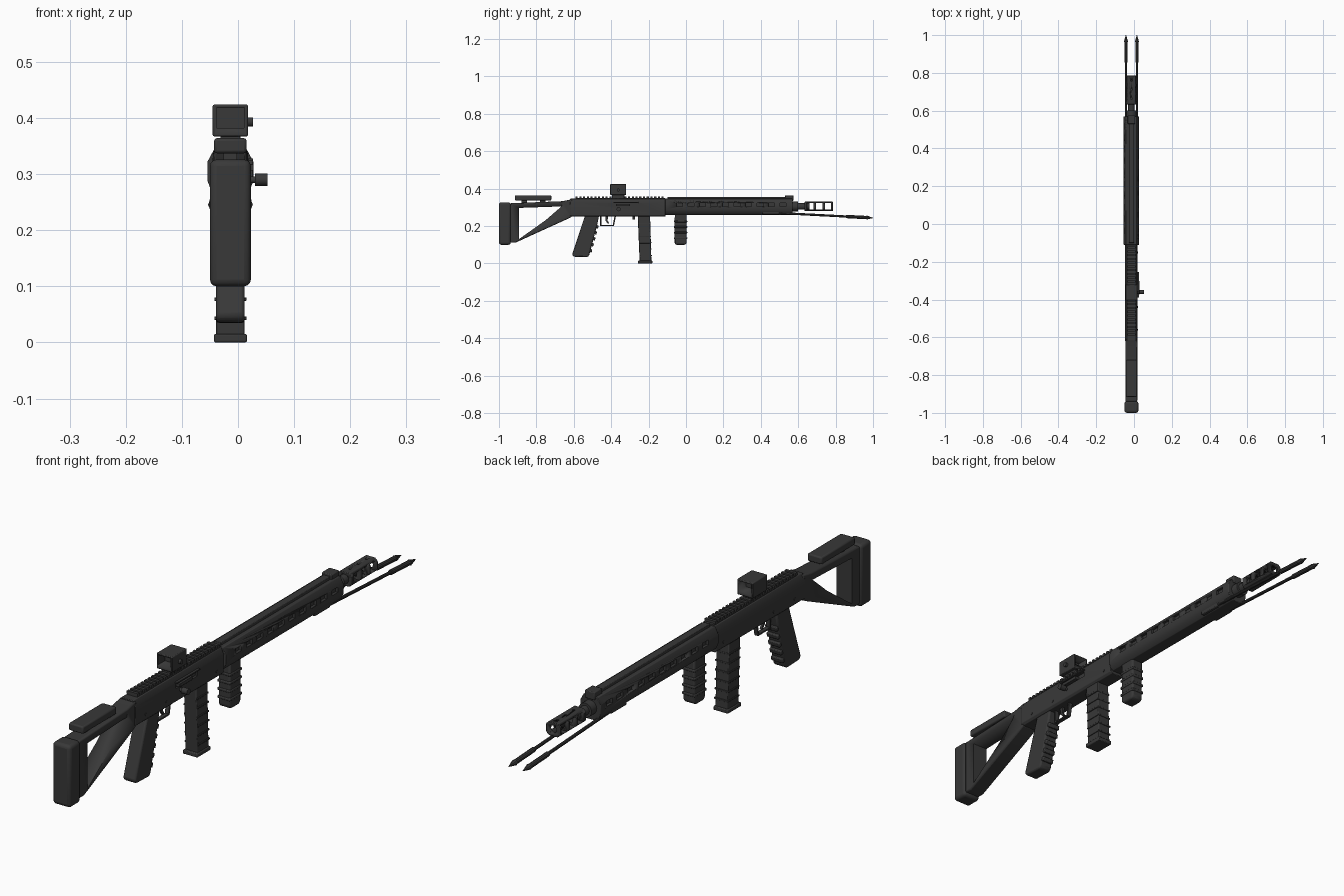
import bpy, bmesh, math
from mathutils import Vector, Matrix

cube = bpy.data.objects.get("Cube")
if cube:
    bpy.data.objects.remove(cube, do_unlink=True)

CX = -0.0135  # centre plane of the body


def material(name, value):
    m = bpy.data.materials.new(name)
    m.use_nodes = True
    col = (value, value, value, 1)
    m.diffuse_color = col
    m.node_tree.nodes["Principled BSDF"].inputs["Base Color"].default_value = col
    return m


BLACK = material("matte black", 0.04)


def finish(name, bm, bevel=0, segments=2):
    bmesh.ops.recalc_face_normals(bm, faces=bm.faces)
    me = bpy.data.meshes.new(name)
    bm.to_mesh(me)
    bm.free()
    ob = bpy.data.objects.new(name, me)
    bpy.context.collection.objects.link(ob)
    me.materials.append(BLACK)
    if bevel:
        b = ob.modifiers.new("bevel", 'BEVEL')
        b.width, b.segments = bevel, segments
        b.limit_method, b.angle_limit = 'ANGLE', math.radians(30)
    bpy.ops.object.select_all(action='DESELECT')
    bpy.context.view_layer.objects.active = ob
    ob.select_set(True)
    bpy.ops.object.shade_smooth_by_angle(angle=math.radians(35))
    return ob


def add_box(bm, x, y, z, rot=0):
    size = (x[1] - x[0], y[1] - y[0], z[1] - z[0])
    mid = Vector((sum(x) / 2, sum(y) / 2, sum(z) / 2))
    mat = Matrix.Translation(mid) @ Matrix.Rotation(rot, 4, 'X') @ Matrix.Diagonal((*size, 1))
    bmesh.ops.create_cube(bm, size=1, matrix=mat)


def sides(half):
    return (CX - half, CX + half)


def box(name, half, y, z, bevel=0.003, segments=2):
    return boxes(name, [(sides(half), y, z)], bevel, segments)


def boxes(name, items, bevel=0, segments=2):
    bm = bmesh.new()
    for item in items:
        add_box(bm, *item)
    return finish(name, bm, bevel, segments)


def sweep(name, pts, start, end, bevel=0):
    """Extrude a closed outline between two points."""
    bm = bmesh.new()
    f = bm.faces.new([bm.verts.new(Vector(p) + Vector(start)) for p in pts])
    r = bmesh.ops.extrude_face_region(bm, geom=[f])
    vs = [v for v in r["geom"] if isinstance(v, bmesh.types.BMVert)]
    bmesh.ops.translate(bm, verts=vs, vec=Vector(end) - Vector(start))
    return finish(name, bm, bevel)


def side_profile(name, pts, half, bevel=0.003):
    return sweep(name, [(0, y, z) for y, z in pts], (CX - half, 0, 0), (CX + half, 0, 0), bevel)


def cross_section(name, pts, y0, y1, bevel=0.002):
    """Extrude a mirrored half outline of (half width, height) along the body."""
    full = [(w, 0, z) for w, z in pts] + [(-w, 0, z) for w, z in reversed(pts)]
    return sweep(name, full, (CX, y0, 0), (CX, y1, 0), bevel)


def rod(name, a, b, r1, r2=None, n=16):
    a, b = Vector(a), Vector(b)
    d = b - a
    bm = bmesh.new()
    mat = Matrix.Translation((a + b) / 2) @ d.to_track_quat('Z', 'Y').to_matrix().to_4x4()
    bmesh.ops.create_cone(bm, cap_ends=True, segments=n, radius1=r1,
                          radius2=r1 if r2 is None else r2, depth=d.length, matrix=mat)
    return finish(name, bm)


def cut(ob, cutter):
    m = ob.modifiers.new("cut", 'BOOLEAN')
    m.operation, m.solver, m.object = 'DIFFERENCE', 'EXACT', cutter
    bpy.ops.object.select_all(action='DESELECT')
    bpy.context.view_layer.objects.active = ob
    ob.select_set(True)
    for mod in list(ob.modifiers):
        bpy.ops.object.modifier_apply(modifier=mod.name)
    bpy.data.objects.remove(cutter, do_unlink=True)


# Stock with triangular opening, butt pad and cheek rest
stock = side_profile("stock", [(-0.94, 0.322), (-0.66, 0.333), (-0.61, 0.343), (-0.61, 0.25),
                               (-0.64, 0.235), (-0.91, 0.112), (-0.94, 0.112)], 0.031, 0.005)
cut(stock, side_profile("stock_cutter", [(-0.893, 0.297), (-0.665, 0.305), (-0.75, 0.232),
                                         (-0.893, 0.13)], 0.1, 0))
box("butt_pad", 0.0365, (-1.0, -0.937), (0.10, 0.326), 0.012, 3)
box("cheek_rest", 0.029, (-0.915, -0.72), (0.337, 0.364), 0.005)
boxes("cheek_rest_posts", [(sides(0.012), (y, y + 0.03), (0.32, 0.34)) for y in (-0.88, -0.78)])

# Receiver and toothed top rail
receiver = cross_section("receiver", [(0.026, 0.25), (0.033, 0.258), (0.033, 0.325), (0.024, 0.346)],
                         -0.62, -0.11)
cut(receiver, boxes("port_cutter", [((0.012, 0.05), (-0.385, -0.26), (0.302, 0.322))]))
cross_section("rail_base", [(0.018, 0.34), (0.022, 0.35)], -0.59, -0.11, 0)
boxes("rail_teeth", [(sides(0.022), (-0.59 + i * 0.02, -0.579 + i * 0.02), (0.348, 0.359))
                     for i in range(24)])
boxes("port_cover", [((0.01, 0.028), (-0.375, -0.30), (0.306, 0.318)),
                     ((0.015, 0.027), (-0.39, -0.255), (0.323, 0.328))], 0.001)
rod("bolt_stem", (0.005, -0.36, 0.29), (0.035, -0.36, 0.29), 0.006)
rod("bolt_knob", (0.03, -0.36, 0.29), (0.053, -0.36, 0.29), 0.011)
for y in (-0.56, -0.44, -0.15):
    rod("receiver_pin", (CX - 0.035, y, 0.275), (CX + 0.035, y, 0.275), 0.005, n=12)

# Box sight with recessed lens and side knob
sight = boxes("sight_housing", [((-0.045, 0.018), (-0.405, -0.32), (0.367, 0.424))], 0.003)
cut(sight, boxes("sight_cutter", [((-0.038, 0.011), (-0.5, -0.2), (0.382, 0.418))]))
boxes("sight_lens", [((-0.04, 0.013), (-0.366, -0.36), (0.38, 0.42))])
box("sight_mount", 0.018, (-0.395, -0.33), (0.35, 0.37), 0.001)
rod("sight_knob", (0.015, -0.362, 0.393), (0.027, -0.362, 0.393), 0.008)

# Pistol grip with finger ribs
side_profile("pistol_grip", [(-0.54, 0.255), (-0.465, 0.255), (-0.475, 0.205), (-0.518, 0.042),
                             (-0.528, 0.034), (-0.60, 0.036), (-0.609, 0.048)], 0.0255, 0.006)
boxes("grip_ribs", [(sides(0.0235), (-0.535 + i * 0.0085, -0.502 + i * 0.0085),
                     (0.062 + i * 0.032, 0.079 + i * 0.032), -0.25) for i in range(5)], 0.003)

# Trigger and its guard
boxes("trigger_guard", [(sides(0.008), (-0.455, -0.385), (0.2, 0.206)),
                        (sides(0.008), (-0.387, -0.38), (0.2, 0.255), -0.2),
                        (sides(0.008), (-0.46, -0.453), (0.2, 0.255))], 0.001)
side_profile("trigger", [(-0.432, 0.255), (-0.415, 0.255), (-0.42, 0.23), (-0.41, 0.214),
                         (-0.418, 0.212), (-0.43, 0.228)], 0.004, 0)
box("magazine_catch", 0.008, (-0.285, -0.272), (0.235, 0.255), 0.002)

# Magazine with ribs and base plate
side_profile("magazine", [(-0.258, 0.255), (-0.192, 0.255), (-0.185, 0.01), (-0.248, 0.01)], 0.0255)
boxes("magazine_ribs", [(sides(0.0285), (-0.255 + i * 0.0015, -0.19 + i * 0.0015),
                         (0.21 - i * 0.034, 0.216 - i * 0.034)) for i in range(6)], 0.001)
box("magazine_base", 0.0295, (-0.257, -0.18), (0, 0.015))

# Foregrip
side_profile("foregrip", [(-0.06, 0.27), (0.004, 0.27), (0.004, 0.108), (-0.006, 0.099),
                          (-0.052, 0.099), (-0.061, 0.108)], 0.0235, 0.006)
boxes("foregrip_ribs", [(sides(0.026), (-0.064, 0.007), (0.13 + i * 0.03, 0.14 + i * 0.03))
                        for i in range(4)], 0.003)

# Handguard with rows of vent recesses
guard = cross_section("handguard", [(0.022, 0.26), (0.034, 0.27), (0.041, 0.288), (0.041, 0.322),
                                    (0.028, 0.346)], -0.11, 0.57)
cut(guard, boxes("vent_cutter", [((CX + s * 0.041 - 0.01, CX + s * 0.041 + 0.01),
                                  (y - 0.017, y + 0.017), (0.304, 0.323))
                                 for s in (-1, 1) for y in [-0.035 + i * 0.0615 for i in range(10)]]))
box("handguard_top_strip", 0.014, (-0.1, 0.56), (0.34, 0.356), 0.002)
box("front_sight", 0.02, (0.53, 0.575), (0.335, 0.364))

# Barrel and vented muzzle brake
rod("barrel", (CX, 0.5, 0.305), (CX, 0.66, 0.305), 0.017)
rod("barrel_collar", (CX, 0.57, 0.305), (CX, 0.6, 0.305), 0.026)
brake = cross_section("muzzle_brake", [(0.018, 0.28), (0.0285, 0.29), (0.0285, 0.32), (0.018, 0.33)],
                      0.633, 0.785)
slots = [(sides(0.1), (y, y + 0.034), (0.288, 0.323)) for y in (0.648, 0.695, 0.742)]
cut(brake, boxes("slot_cutter", slots))
cutter = rod("bore_cutter", (CX, 0.62, 0.305), (CX, 0.8, 0.305), 0.014)
cut(brake, cutter)
for y in (0.665, 0.712, 0.759):
    cut(brake, rod("top_hole_cutter", (CX, y, 0.31), (CX, y, 0.35), 0.005, n=12))

# Folded bipod legs with thick feet and spikes
for label, s in (("right", -1), ("left", 1)):
    def at(y):
        return (CX + s * 0.029, y, 0.267 - (y - 0.55) * 0.052)
    rod(label + "_bipod_leg", at(0.42), at(0.87), 0.006, n=10)
    rod(label + "_bipod_foot", at(0.855), at(0.965), 0.009, n=10)
    rod(label + "_bipod_spike", at(0.965), at(1.0), 0.011, 0.001, n=8)
boxes("bipod_mount", [(sides(0.036), (0.41, 0.5), (0.262, 0.282))], 0.003)
